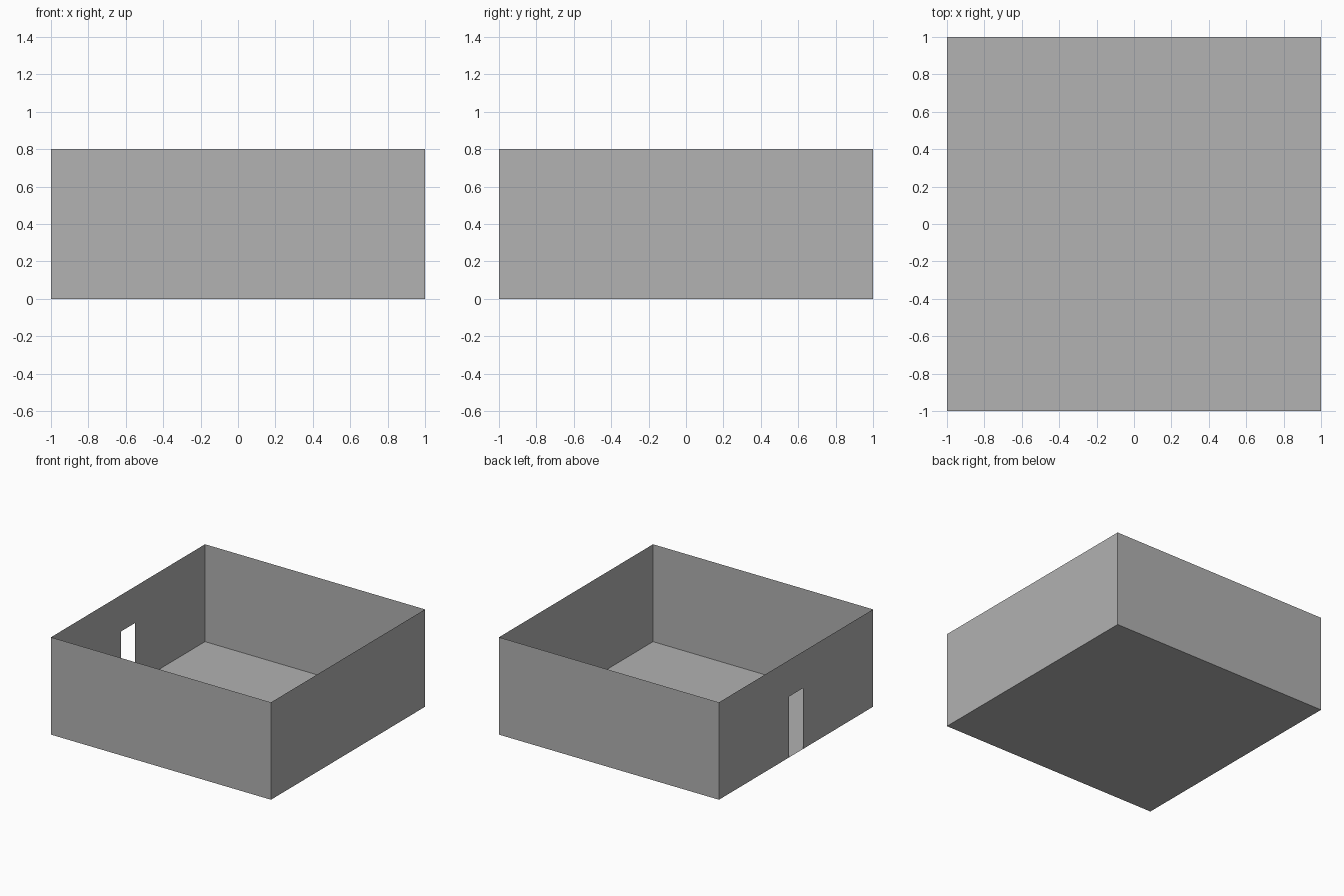
import bpy
import math
from mathutils import Matrix

cube = bpy.data.objects.get("Cube")
if cube:
    bpy.data.objects.remove(cube, do_unlink=True)

HALF = 1.0          # half the room's width
HEIGHT = 0.8        # wall height
DOOR_HALF = 0.09    # half the doorway's width
DOOR_TOP = 0.5      # doorway height

grey = bpy.data.materials.new("plain_grey")
grey.use_nodes = True
colour = (0.445, 0.445, 0.445, 1)
grey.diffuse_color = colour
grey.node_tree.nodes["Principled BSDF"].inputs["Base Color"].default_value = colour


def sheet(name, points, transform=Matrix()):
    """One flat face from an outline, moved into place."""
    mesh = bpy.data.meshes.new(name)
    mesh.from_pydata(points, [], [range(len(points))])
    mesh.transform(transform)
    mesh.materials.append(grey)
    obj = bpy.data.objects.new(name, mesh)
    bpy.context.collection.objects.link(obj)
    return obj


# Floor
sheet("floor", [(-HALF, -HALF, 0), (HALF, -HALF, 0), (HALF, HALF, 0), (-HALF, HALF, 0)])

# Wall outlines, drawn along the front edge
top = [(HALF, -HALF, HEIGHT), (-HALF, -HALF, HEIGHT)]
solid = [(-HALF, -HALF, 0), (HALF, -HALF, 0)] + top
doorway = [(-HALF, -HALF, 0),
           (-DOOR_HALF, -HALF, 0), (-DOOR_HALF, -HALF, DOOR_TOP),
           (DOOR_HALF, -HALF, DOOR_TOP), (DOOR_HALF, -HALF, 0),
           (HALF, -HALF, 0)] + top

# Four walls turned around the centre; the right one has the doorway
for turn, name in enumerate(["front_wall", "left_wall", "back_wall", "right_wall"]):
    outline = doorway if name == "right_wall" else solid
    sheet(name, outline, Matrix.Rotation(turn * math.pi / 2, 4, "Z"))
